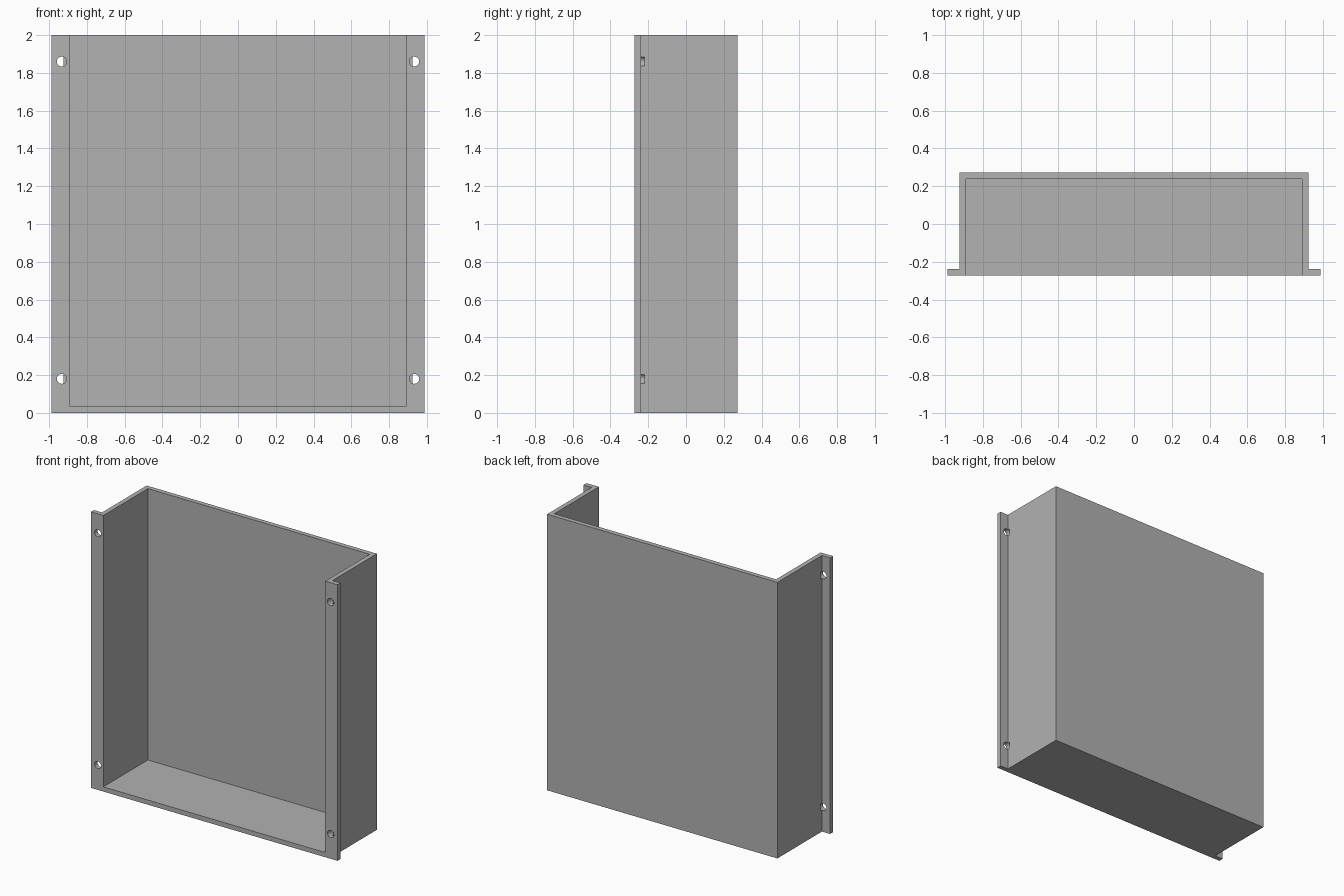
import bpy, bmesh
from mathutils import Matrix, Vector

cube = bpy.data.objects.get("Cube")
if cube:
    bpy.data.objects.remove(cube, do_unlink=True)

HEIGHT, DEPTH = 2.0, 0.272       # full height, half depth
BODY, FLANGE = 0.923, 0.988      # half widths
T = 0.034                        # sheet thickness
HOLE_X, HOLE_R, HOLE_END = 0.933, 0.026, -0.219

grey = bpy.data.materials.new("plain grey")
grey.use_nodes = True
colour = (0.445, 0.445, 0.445, 1)
grey.diffuse_color = colour
grey.node_tree.nodes["Principled BSDF"].inputs["Base Color"].default_value = colour


def make_object(name, bm):
    bmesh.ops.recalc_face_normals(bm, faces=bm.faces)
    mesh = bpy.data.meshes.new(name)
    bm.to_mesh(mesh)
    bm.free()
    mesh.materials.append(grey)
    obj = bpy.data.objects.new(name, mesh)
    bpy.context.collection.objects.link(obj)
    return obj


def cut(target, cutter):
    mod = target.modifiers.new(cutter.name, 'BOOLEAN')
    mod.operation = 'DIFFERENCE'
    mod.solver = 'EXACT'
    mod.object = cutter
    cutter.hide_render = True
    cutter.hide_set(True)


# Tray body with side flanges: plan outline extruded upwards
half = [(FLANGE, -DEPTH), (FLANGE, -DEPTH + T), (BODY, -DEPTH + T), (BODY, DEPTH)]
outline = half + [(-x, y) for x, y in reversed(half)]
bm = bmesh.new()
base = bm.faces.new([bm.verts.new((x, y, 0)) for x, y in outline])
top = bmesh.ops.extrude_face_region(bm, geom=[base])["geom"]
bmesh.ops.translate(bm, vec=(0, 0, HEIGHT),
                    verts=[v for v in top if isinstance(v, bmesh.types.BMVert)])
tray = make_object("mounting_tray", bm)

# Cavity, open at the front and the top
low = Vector((-BODY + T, -DEPTH - 0.1, T))
high = Vector((BODY - T, DEPTH - T, HEIGHT + 0.1))
size = high - low
bm = bmesh.new()
bmesh.ops.create_cube(bm, size=1, matrix=Matrix.Translation((low + high) / 2)
                      @ Matrix.Diagonal((*size, 1)))
cut(tray, make_object("cavity_cutter", bm))

# Four screw holes, which also notch the outside of the side walls
start = -DEPTH - 0.05
bm = bmesh.new()
for x in (-HOLE_X, HOLE_X):
    for z in (0.18, 1.86):
        place = Matrix.Translation((x, (start + HOLE_END) / 2, z)) @ Matrix.Rotation(1.5707963, 4, 'X')
        bmesh.ops.create_cone(bm, cap_ends=True, segments=32, radius1=HOLE_R, radius2=HOLE_R,
                              depth=HOLE_END - start, matrix=place)
cut(tray, make_object("screw_hole_cutter", bm))

# Smooth hole walls, sharp sheet edges
bpy.ops.object.select_all(action='DESELECT')
tray.select_set(True)
bpy.context.view_layer.objects.active = tray
for name in [m.name for m in tray.modifiers]:
    bpy.ops.object.modifier_apply(modifier=name)
bpy.ops.object.shade_smooth_by_angle()
for name in ("cavity_cutter", "screw_hole_cutter"):
    bpy.data.objects.remove(bpy.data.objects[name], do_unlink=True)
